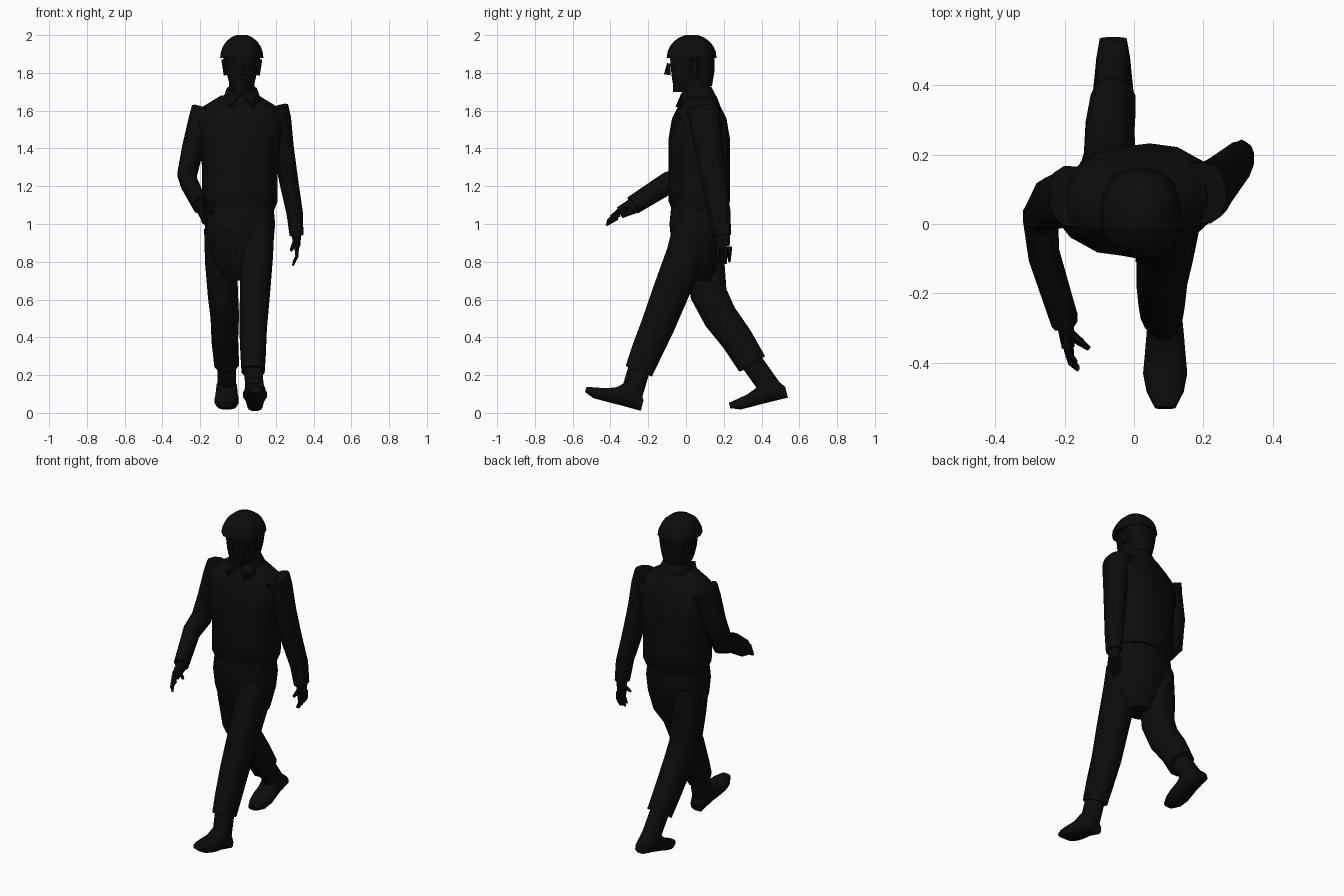
import bpy
import bmesh
from math import cos, sin, pi, copysign, radians
from mathutils import Vector, Matrix

default_cube = bpy.data.objects.get("Cube")
if default_cube:
    bpy.data.objects.remove(default_cube)

# One dark colour for the whole figure
black = bpy.data.materials.new("near_black")
black.use_nodes = True
shade = (.0035, .0035, .0035, 1)
black.diffuse_color = shade
black.node_tree.nodes["Principled BSDF"].inputs["Base Color"].default_value = shade

across_axis, depth_axis, up_axis = Matrix.Identity(3)


def finish(name, bm):
    bmesh.ops.recalc_face_normals(bm, faces=bm.faces)
    mesh = bpy.data.meshes.new(name)
    bm.to_mesh(mesh)
    bm.free()
    mesh.materials.append(black)
    part = bpy.data.objects.new(name, mesh)
    bpy.context.collection.objects.link(part)
    bpy.ops.object.select_all(action="DESELECT")
    part.select_set(True)
    bpy.context.view_layer.objects.active = part
    bpy.ops.object.shade_smooth_by_angle(angle=radians(40))
    return part


def loft(name, path, widths, depths, sides=12, axis=None, twist=0, roundness=.85):
    """Skin rounded rings of given half widths and half depths along a path."""
    bm = bmesh.new()
    centres = [Vector(point) for point in path]
    last = len(centres) - 1
    previous = None
    for i, (centre, width, depth) in enumerate(zip(centres, widths, depths)):
        along = axis or (centres[min(i + 1, last)] - centres[max(i - 1, 0)]).normalized()
        across = (across_axis - along * along.x).normalized()
        across = Matrix.Rotation(twist, 3, along) @ across
        other = along.cross(across)
        loop = []
        for k in range(sides):
            angle = 2 * pi * (k + .5) / sides
            c, s = cos(angle), sin(angle)
            c = copysign(abs(c) ** roundness, c)
            s = copysign(abs(s) ** roundness, s)
            loop.append(bm.verts.new(centre + across * c * width + other * s * depth))
        if previous:
            for k in range(sides):
                following = (k + 1) % sides
                bm.faces.new((previous[k], previous[following], loop[following], loop[k]))
        else:
            bm.faces.new(loop)
        previous = loop
    bm.faces.new(previous)
    return finish(name, bm)


def limb(name, path, start, end, flatness=1, sides=12):
    """Tube that tapers evenly from its first point to its last."""
    steps = len(path) - 1
    widths = [start + (end - start) * i / steps for i in range(len(path))]
    return loft(name, path, widths, [width * flatness for width in widths], sides)


def hand(side, wrist, knuckle, tip, spread, thumb):
    """Palm, four curled fingers and a thumb."""
    wrist, knuckle, tip, spread, thumb = map(Vector, (wrist, knuckle, tip, spread, thumb))
    middle = wrist.lerp(knuckle, .5)
    limb(side + "_palm", [wrist, middle, knuckle], .027, .02, 1.7, sides=8)
    outward = across_axis * copysign(.012, wrist.x)
    for i, finger in enumerate(("index", "middle", "ring", "little")):
        offset = spread * (i / 3 - .5)
        bend = knuckle.lerp(tip, .5) + offset + outward
        end = tip.lerp(knuckle, abs(i - 1) / 10) + offset
        limb(f"{side}_{finger}_finger", [knuckle + offset, bend, end], .014, .006, sides=6)
    limb(side + "_thumb", [middle, middle.lerp(thumb, .6), thumb], .017, .007, sides=6)


def boot(side, heel, pitch, cuff):
    """Shaft under the cuff and a foot pitched about the back of its heel."""
    heel, cuff = Vector(heel), Vector(cuff)
    turn = Matrix.Rotation(pitch, 3, across_axis)
    forward, upward = turn @ -depth_axis, turn @ up_axis
    length = .31
    heights = (.06, .13, .14, .09, .07, .06, .03)
    widths = (.04, .05, .055, .06, .065, .055, .03)
    path = [heel + forward * length * i / 6 + upward * height / 2
            for i, height in enumerate(heights)]
    path[-1] += upward * .02
    loft(side + "_boot_foot", path, widths, [height / 2 for height in heights],
         axis=forward, roundness=.7)
    ankle = heel + forward * .07 + upward * .05
    limb(side + "_boot_shaft", [cuff, cuff.lerp(ankle, .5), ankle], .05, .05, 1.2)


# Jacket with a gathered hem, shoulders turned with the stride
jacket_heights = (1.07, 1.12, 1.2, 1.3, 1.45, 1.56, 1.62, 1.68)
loft("jacket", [(.01, .07, height) for height in jacket_heights],
     (.18, .2, .2, .2, .22, .24, .2, .1),
     (.14, .16, .16, .16, .16, .14, .11, .09),
     sides=16, axis=up_axis, twist=radians(7))

# Trousers
seat_heights = (1.1, 1, .9, .78, .7)
loft("trouser_seat", [(.01, .06, height) for height in seat_heights],
     (.18, .19, .18, .15, .08), (.14, .15, .14, .11, .07), sides=16, axis=up_axis)
limb("left_trouser_leg", [(.1, .04, .97), (.1, 0, .84), (.09, -.08, .64),
                          (.08, -.15, .46), (.08, -.21, .32), (.08, -.25, .22)],
     .094, .063, 1.22)
limb("right_trouser_leg", [(-.09, .08, .97), (-.09, .1, .8), (-.08, .12, .63),
                           (-.07, .18, .51), (-.07, .27, .39), (-.06, .35, .26)],
     .092, .067, 1.22)

# Boots: the left lands on its heel, the right pushes off its toe
boot("left", (.09, -.24, .01), radians(-15), (.08, -.24, .26))
boot("right", (-.06, .54, .08), radians(14), (-.06, .34, .28))

# Sleeves and hands: the right arm swings forward, the left arm back
limb("right_sleeve", [(-.18, .08, 1.6), (-.2, .07, 1.55), (-.24, .06, 1.4),
                      (-.27, .02, 1.26), (-.26, -.09, 1.22), (-.2, -.28, 1.1)],
     .07, .04, 1.3)
hand("right", (-.2, -.27, 1.1), (-.19, -.35, 1.06), (-.16, -.42, 1.01),
     (.01, -.03, -.05), (-.13, -.36, 1.06))
limb("left_sleeve", [(.2, .09, 1.61), (.22, .1, 1.55), (.24, .12, 1.4),
                     (.27, .15, 1.22), (.3, .18, 1.06), (.31, .19, .94)],
     .07, .038, 1.3)
hand("left", (.31, .19, .95), (.31, .2, .88), (.29, .2, .78),
     (0, .06, 0), (.28, .15, .86))

# Neck, head and nose
middle = .02
limb("neck", [(middle, .06, 1.62), (middle, .05, 1.78)], .07, .07, 1.1)
loft("head", [(middle, -.02, 1.7), (middle, .01, 1.73), (middle, .03, 1.79), (middle, .03, 1.9)],
     (.04, .06, .08, .09), (.05, .08, .11, .12), axis=up_axis)
limb("nose", [(middle, -.09, 1.85), (middle, -.1, 1.79)], .01, .017, sides=6)

# Close rounded cap of hair, lower at the nape
angles = [pi * step / 12 for step in range(6)]
loft("hair_cap", [(middle, .03, 1.88 + .124 * sin(angle)) for angle in angles],
     [.117 * cos(angle) for angle in angles],
     [.132 * cos(angle) for angle in angles], sides=14, axis=up_axis)
limb("hair_nape", [(middle, .09, 1.73), (middle, .09, 1.8), (middle, .08, 1.88)],
     .065, .1, .75)

# Turned collar, with an ear and a collar point on each side
limb("collar", [(middle, .07, 1.64), (middle, .06, 1.72)], .11, .08, .95)
for side, sign in (("left", 1), ("right", -1)):
    limb(side + "_ear", [(middle + sign * .085, .04, 1.79), (middle + sign * .095, .05, 1.87)],
         .012, .015, 1.7, sides=6)
    bm = bmesh.new()
    outline = ((0, -.02, 1.69), (.08, 0, 1.71), (.1, .01, 1.65), (.06, -.05, 1.62))
    bm.faces.new([bm.verts.new((middle + sign * x, y, z)) for x, y, z in outline])
    flap = finish(side + "_collar_point", bm)
    thickness = flap.modifiers.new("thickness", "SOLIDIFY")
    thickness.thickness = .012
    thickness.offset = 0
